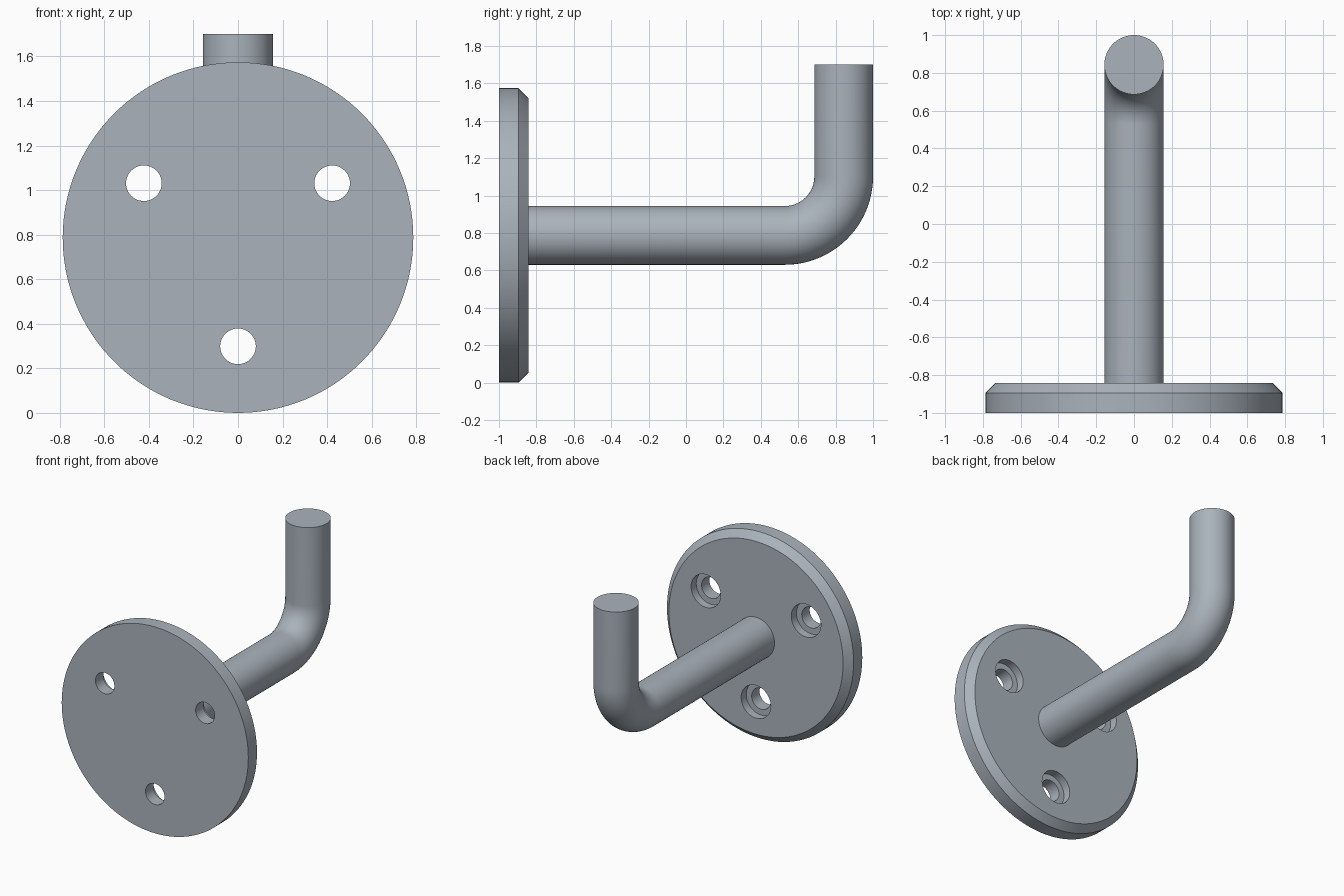
import bpy, bmesh
from math import pi, sin, cos, radians
from mathutils import Vector

cube = bpy.data.objects.get("Cube")
if cube:
    bpy.data.objects.remove(cube, do_unlink=True)

CENTRE_Z = 0.787
PLATE_R = 0.787
ROD_R = 0.157
BEND_R = 0.315
ROD_Y = 0.843

steel = bpy.data.materials.new("blue_grey_steel")
steel.use_nodes = True
colour = (0.40, 0.45, 0.50, 1)
steel.diffuse_color = colour
steel.node_tree.nodes["Principled BSDF"].inputs["Base Color"].default_value = colour


def add_tube(bm, rings, segments):
    """Skin a capped tube through (centre, side axis, up axis, radius) rings."""
    loops = []
    for centre, side, up, r in rings:
        angles = [2 * pi * i / segments for i in range(segments)]
        loops.append([bm.verts.new(centre + side * r * cos(a) + up * r * sin(a)) for a in angles])
    for a, b in zip(loops, loops[1:]):
        for i in range(segments):
            j = (i + 1) % segments
            bm.faces.new((a[i], a[j], b[j], b[i]))
    bm.faces.new(loops[0])
    bm.faces.new(loops[-1])


def turned(bm, x, z, profile, segments):
    """Lathe a (radius, y) profile around an axis along y."""
    rings = [(Vector((x, y, z)), Vector((1, 0, 0)), Vector((0, 0, 1)), r) for r, y in profile]
    add_tube(bm, rings, segments)


def finish(name, bm):
    bmesh.ops.recalc_face_normals(bm, faces=bm.faces)
    mesh = bpy.data.meshes.new(name)
    bm.to_mesh(mesh)
    bm.free()
    mesh.materials.append(steel)
    obj = bpy.data.objects.new(name, mesh)
    bpy.context.collection.objects.link(obj)
    return obj


def select(obj):
    bpy.ops.object.select_all(action='DESELECT')
    obj.select_set(True)
    bpy.context.view_layer.objects.active = obj


# Round wall plate with a chamfered back rim
bm = bmesh.new()
turned(bm, 0, CENTRE_Z, [(PLATE_R, -1), (PLATE_R, -0.895), (PLATE_R - 0.052, -0.843)], 128)
plate = finish("wall_plate", bm)

# Three counterbored screw holes
bm = bmesh.new()
for angle in (30, 150, 270):
    a = radians(angle)
    turned(bm, 0.488 * cos(a), CENTRE_Z + 0.488 * sin(a),
           [(0.08, -1.1), (0.08, -0.905), (0.125, -0.905), (0.125, -0.75)], 48)
cutter = finish("screw_hole_cutter", bm)
cutter.hide_render = True

cut = plate.modifiers.new("screw_holes", 'BOOLEAN')
cut.operation = 'DIFFERENCE'
cut.solver = 'EXACT'
cut.object = cutter
select(plate)
bpy.ops.object.modifier_apply(modifier=cut.name)
bpy.data.objects.remove(cutter, do_unlink=True)

# Bent rod: straight arm, quarter bend, upright end
side = Vector((1, 0, 0))
path = [(-0.87, CENTRE_Z, 0)]
for i in range(25):
    t = pi / 2 * i / 24
    path.append((ROD_Y - BEND_R + BEND_R * sin(t), CENTRE_Z + BEND_R * (1 - cos(t)), t))
path.append((ROD_Y, 1.70, pi / 2))
bm = bmesh.new()
add_tube(bm, [(Vector((0, y, z)), side, Vector((0, -sin(t), cos(t))), ROD_R)
              for y, z, t in path], 64)
rod = finish("bent_rod", bm)

for obj in (plate, rod):
    select(obj)
    bpy.ops.object.shade_smooth_by_angle(angle=radians(30))
